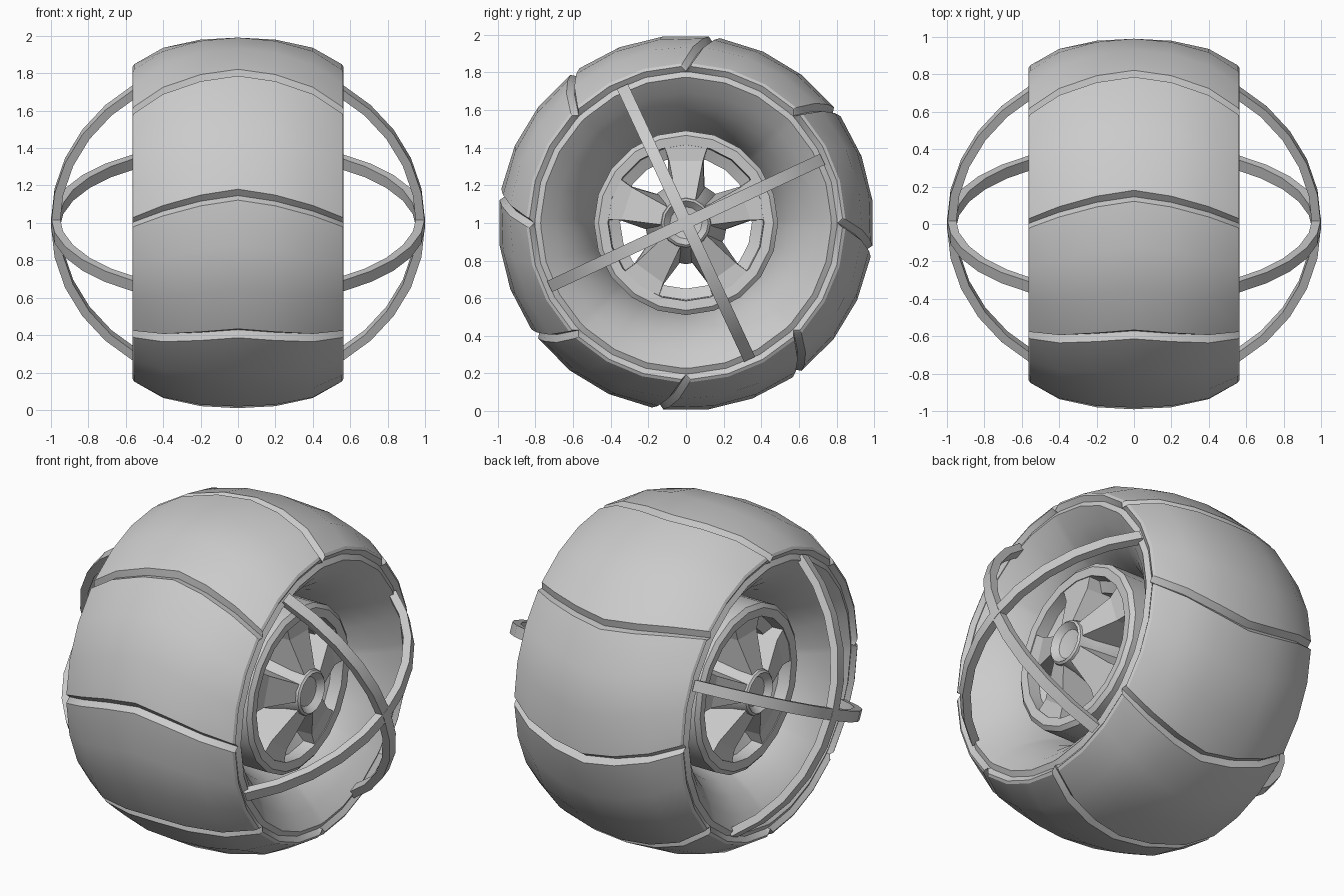
import bpy
import bmesh
from math import sin, cos, radians, pi
from mathutils import Vector

cube = bpy.data.objects.get("Cube")
if cube:
    bpy.data.objects.remove(cube)

grey = bpy.data.materials.new("plain_grey")
grey.use_nodes = True
grey.diffuse_color = (0.6, 0.6, 0.6, 1)
grey.node_tree.nodes["Principled BSDF"].inputs["Base Color"].default_value = (0.6, 0.6, 0.6, 1)

CENTRE = Vector((0, 0, 1))


def polar(x, r, angle):
    """Point at radius r around the axle, angle measured from +y to +z."""
    return Vector((x, r * cos(angle), r * sin(angle)))


def skin(name, rings, loop=False, mirror=True, smooth=30):
    """Join closed rings of points into a surface, looped or with end caps."""
    bm = bmesh.new()
    rows = [[bm.verts.new(p) for p in ring] for ring in rings]
    n = len(rows[0])
    pairs = list(zip(rows, rows[1:])) + ([(rows[-1], rows[0])] if loop else [])
    for a, b in pairs:
        for i in range(n):
            j = (i + 1) % n
            bm.faces.new((a[i], a[j], b[j], b[i]))
    if not loop:
        bm.faces.new(rows[0])
        bm.faces.new(rows[-1])
    bmesh.ops.remove_doubles(bm, verts=bm.verts, dist=0.0001)
    bmesh.ops.recalc_face_normals(bm, faces=bm.faces)
    mesh = bpy.data.meshes.new(name)
    bm.to_mesh(mesh)
    bm.free()
    mesh.materials.append(grey)
    obj = bpy.data.objects.new(name, mesh)
    obj.location = CENTRE
    bpy.context.collection.objects.link(obj)
    if smooth:
        bpy.ops.object.select_all(action="DESELECT")
        obj.select_set(True)
        bpy.context.view_layer.objects.active = obj
        bpy.ops.object.shade_smooth_by_angle(angle=radians(smooth))
    if mirror:
        obj.modifiers.new("both_sides", "MIRROR").use_axis[0] = True
    return obj


def lathe(name, profile, sides):
    rings = [[polar(x, r, 2 * pi * (k / sides + 0.25)) for x, r in profile]
             for k in range(sides)]
    return skin(name, rings, loop=True)


# Tyre: half profile of (x, radius, groove sweep in degrees, groove depth)
half = [(0, 0.998, 8.7, 0.033), (0.2, 0.984, 7, 0.033), (0.4, 0.937, 4, 0.033),
        (0.556, 0.848, 0.4, 0.033), (0.565, 0.832, 0, 0.025),
        (0.545, 0.802, 0, 0), (0.562, 0.772, 0, 0),
        (0.5, 0.69, 0, 0), (0.418, 0.61, 0, 0), (0.32, 0.543, 0, 0),
        (0.2, 0.495, 0, 0), (0, 0.44, 0, 0)]
section = half + [(-x, r, s, d) for x, r, s, d in half[-2:0:-1]]

# Eight swept V grooves, each sector is groove edge, bottom, edge, two steps
rings = []
for sector in range(8):
    for offset, cut in ((-1.7, 0), (0, 1), (1.7, 0), (15.6, 0), (29.4, 0)):
        rings.append([polar(x, r - cut * d, radians(sector * 45 + offset - s))
                      for x, r, s, d in section])
skin("tyre", rings, loop=True, mirror=False)

# Rim barrel with a recessed step behind the windows
lathe("rim", [(0, 0.49), (0.4, 0.49), (0.42, 0.465), (0.415, 0.415),
              (0.34, 0.41), (0.31, 0.35), (0, 0.35)], 20)

# Hub: flared base, narrow nose with a cupped end
lathe("hub", [(0, 0.2), (0.2, 0.22), (0.4, 0.15), (0.49, 0.13),
              (0.5, 0.118), (0.465, 0.085), (0.45, 0), (0, 0)], 16)

# Five spokes rising to the hub nose, flared at the back
for k in range(5):
    a = radians(90 + 72 * k)
    out, side = polar(0, 1, a), polar(0, 1, a + pi / 2)
    rings = []
    for r, front, back, x_front, x_back in ((0.12, 0.05, 0.1, 0.48, 0.15),
                                            (0.33, 0.09, 0.095, 0.41, 0.25),
                                            (0.43, 0.122, 0.122, 0.41, 0.31)):
        rings.append([Vector((x, 0, 0)) + out * r + side * w
                      for x, w in ((x_front, -front), (x_front, front),
                                   (x_back, back), (x_back, -back))])
    skin("spoke_%d" % (k + 1), rings, smooth=0)

# Two crossed guard hoops over each side
for k, tilt in enumerate((25, 115)):
    out, side = polar(0, 1, radians(tilt)), polar(0, 1, radians(tilt + 90))
    rings = []
    for step in range(-5, 6):
        t = radians(step * 11.2)
        rings.append([Vector((size * cos(t), 0, 0)) + out * size * 0.965 * sin(t) + side * w
                      for size, w in ((1, -0.032), (1, 0.032), (0.953, 0.032), (0.953, -0.032))])
    skin("guard_hoop_%d" % (k + 1), rings)
